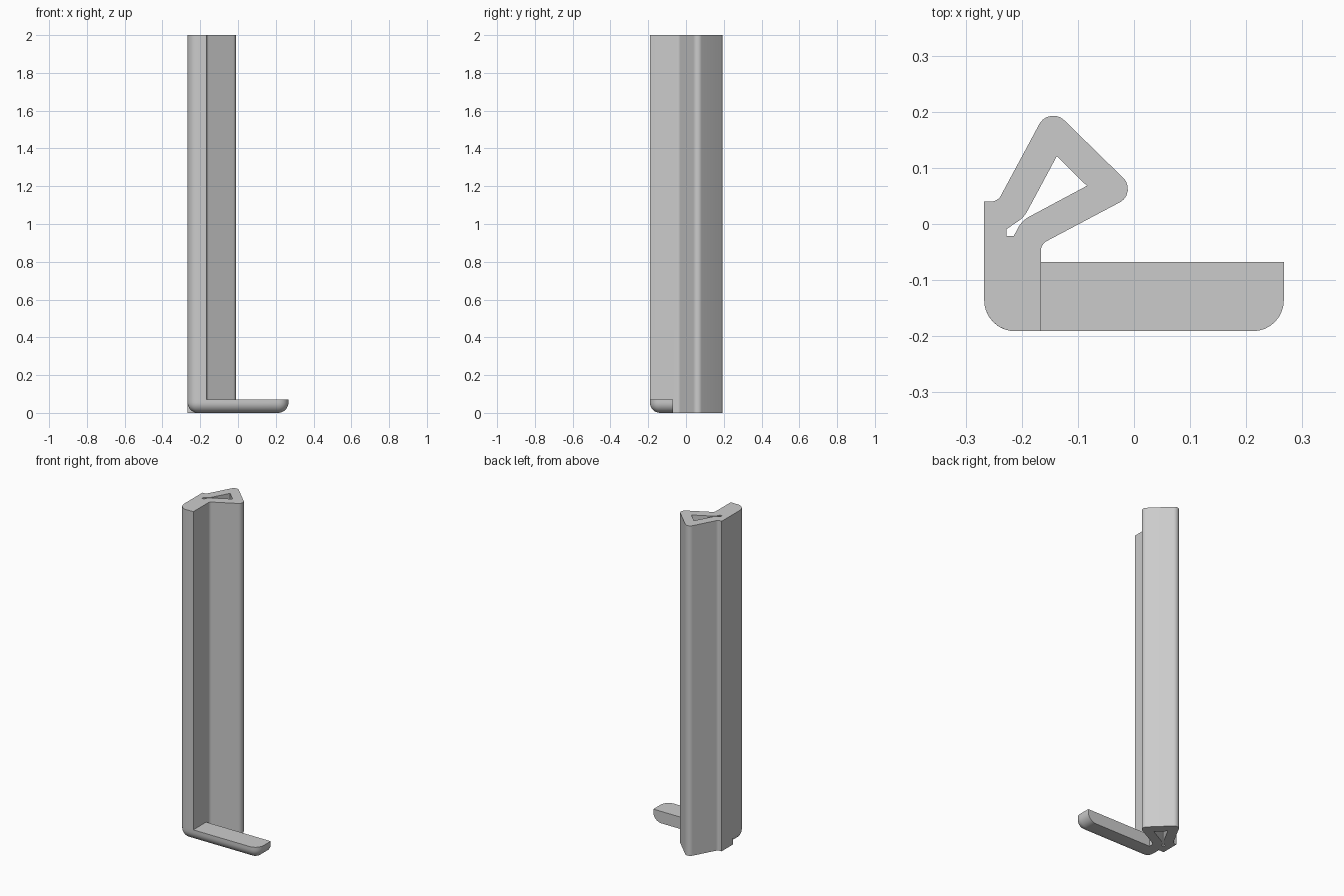
import bpy, bmesh, math
from mathutils import Vector

if "Cube" in bpy.data.objects:
    bpy.data.objects.remove(bpy.data.objects["Cube"], do_unlink=True)

grey = bpy.data.materials.new("plain grey")
grey.use_nodes = True
grey.diffuse_color = (0.6, 0.6, 0.6, 1)
grey.node_tree.nodes["Principled BSDF"].inputs["Base Color"].default_value = (0.6, 0.6, 0.6, 1)

HEIGHT, FOOT_H, FOOT_BACK = 2.0, 0.072, -0.068
LEFT, INNER, RIGHT, FRONT = -0.267, -0.166, 0.267, -0.191
ROUND = 0.055


def rounded(corners, steps=8):
    """Outline from (x, y, radius) corners, with each corner filleted."""
    out = []
    for i, (x, y, r) in enumerate(corners):
        p = Vector((x, y))
        if r == 0:
            out.append(p)
            continue
        a = (Vector(corners[i - 1][:2]) - p).normalized()
        b = (Vector(corners[(i + 1) % len(corners)][:2]) - p).normalized()
        half = math.acos(a.dot(b)) / 2
        centre = p + (a + b).normalized() * (r / math.sin(half))
        start = p + a * (r / math.tan(half)) - centre
        end = p + b * (r / math.tan(half)) - centre
        for k in range(steps + 1):
            out.append(centre + start.lerp(end, k / steps).normalized() * r)
    return out


def finish(name, bm):
    bmesh.ops.recalc_face_normals(bm, faces=bm.faces)
    mesh = bpy.data.meshes.new(name)
    bm.to_mesh(mesh)
    bm.free()
    mesh.materials.append(grey)
    obj = bpy.data.objects.new(name, mesh)
    bpy.context.collection.objects.link(obj)
    return obj


def prism(name, outline, z0, z1):
    bm = bmesh.new()
    lower = [bm.verts.new((p.x, p.y, z0)) for p in outline]
    upper = [bm.verts.new((p.x, p.y, z1)) for p in outline]
    bm.faces.new(lower)
    bm.faces.new(upper)
    for i in range(len(outline)):
        bm.faces.new((lower[i - 1], lower[i], upper[i], upper[i - 1]))
    return finish(name, bm)


def select_only(obj):
    bpy.ops.object.select_all(action='DESELECT')
    obj.select_set(True)
    bpy.context.view_layer.objects.active = obj


def cut(obj, cutter):
    cutter.hide_render = True
    mod = obj.modifiers.new("cut", 'BOOLEAN')
    mod.operation, mod.solver, mod.object = 'DIFFERENCE', 'EXACT', cutter
    select_only(obj)
    bpy.ops.object.modifier_apply(modifier=mod.name)
    bpy.data.objects.remove(cutter, do_unlink=True)


# Tall column: flat post with a triangular loop behind it
column = prism("column", rounded([
    (LEFT, FRONT, ROUND), (INNER, FRONT, 0), (INNER, -0.036, 0.02),
    (0.0075, 0.056, 0.027), (-0.151, 0.211, 0.028),
    (-0.243, 0.04, 0.02), (LEFT, 0.04, 0)]), 0, HEIGHT)

# Triangular channel narrowing to a slit
cut(column, prism("channel_cutter", rounded([
    (-0.1375, 0.121, 0), (-0.196, 0.012, 0.05), (-0.227, -0.009, 0),
    (-0.227, -0.021, 0), (-0.214, -0.021, 0), (-0.2, 0.006, 0.05),
    (-0.084, 0.068, 0)]), -0.1, HEIGHT + 0.1))

# Clear the space at the column base for the foot
cut(column, prism("foot_cutter", rounded([
    (-0.4, -0.4, 0), (0.4, -0.4, 0), (0.4, FOOT_BACK, 0), (-0.4, FOOT_BACK, 0)]),
    -0.1, FOOT_H))

# Foot bar, rounded underneath and at the front corners
bm = bmesh.new()
bmesh.ops.create_cube(bm, size=1)
bmesh.ops.scale(bm, verts=bm.verts, vec=(RIGHT - LEFT, FOOT_BACK - FRONT, FOOT_H))
bmesh.ops.translate(bm, verts=bm.verts, vec=(0, (FOOT_BACK + FRONT) / 2, FOOT_H / 2))


def is_rounded(edge):
    a, b = (v.co for v in edge.verts)
    mid = (a + b) / 2
    at_back = mid.y > FOOT_BACK - 0.01
    at_top = mid.z > FOOT_H - 0.01
    return not at_back and not at_top


bmesh.ops.bevel(bm, geom=[e for e in bm.edges if is_rounded(e)], offset=ROUND,
                offset_type='OFFSET', segments=8, profile=0.5, affect='EDGES')
foot = finish("foot_bar", bm)

for part in (column, foot):
    select_only(part)
    bpy.ops.object.shade_smooth_by_angle(angle=math.radians(30))
